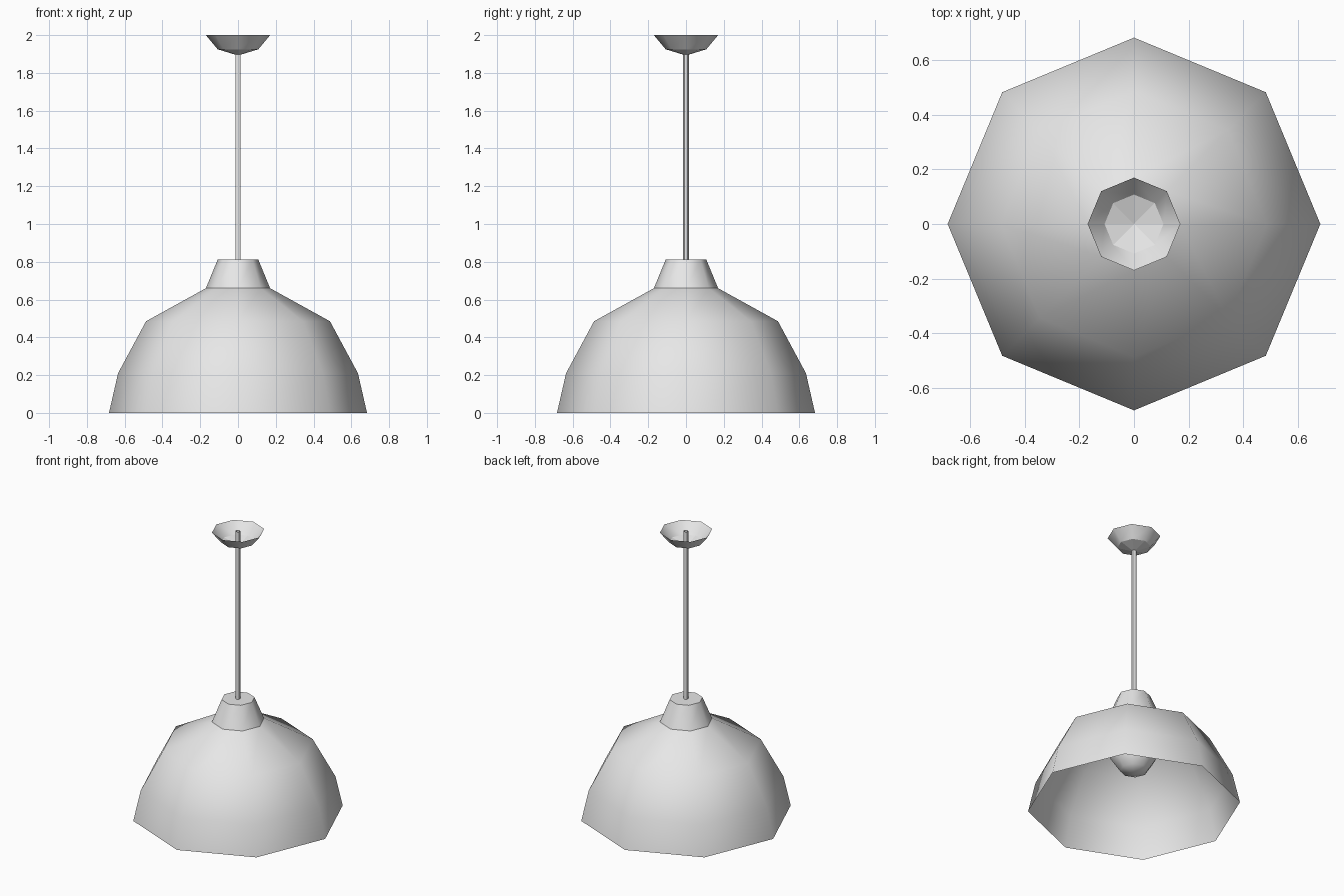
import bpy
import bmesh
from math import cos, sin, radians, tau

if "Cube" in bpy.data.objects:
    bpy.data.objects.remove(bpy.data.objects["Cube"], do_unlink=True)

grey = bpy.data.materials.new("light_grey")
grey.use_nodes = True
COLOUR = (0.8, 0.8, 0.8, 1)
grey.diffuse_color = COLOUR
grey.node_tree.nodes["Principled BSDF"].inputs["Base Color"].default_value = COLOUR


def lathe(name, profile, sides=8, turn=0, smooth=60):
    """Turn (radius, height) points, listed bottom to top, into a faceted open shell.
    A zero radius closes that end with a fan."""
    bm = bmesh.new()
    rings = []
    for r, z in profile:
        if r == 0:
            rings.append([bm.verts.new((0, 0, z))] * sides)
        else:
            angles = [turn + tau * i / sides for i in range(sides)]
            rings.append([bm.verts.new((r * cos(a), r * sin(a), z)) for a in angles])
    for low, high in zip(rings, rings[1:]):
        for i in range(sides):
            j = (i + 1) % sides
            corners = dict.fromkeys((low[i], low[j], high[j], high[i]))
            bm.faces.new(list(corners))
    mesh = bpy.data.meshes.new(name)
    bm.to_mesh(mesh)
    bm.free()
    mesh.materials.append(grey)
    obj = bpy.data.objects.new(name, mesh)
    bpy.context.collection.objects.link(obj)
    bpy.ops.object.select_all(action="DESELECT")
    obj.select_set(True)
    bpy.context.view_layer.objects.active = obj
    bpy.ops.object.shade_smooth_by_angle(angle=radians(smooth))
    return obj


# Open dome and the capped collar on top of it
lathe("shade", [(0.683, 0), (0.635, 0.21), (0.487, 0.485), (0.17, 0.66)])
lathe("collar", [(0.17, 0.66), (0.107, 0.813), (0, 0.813)])

# Bulb hanging inside the dome
lathe("bulb", [(0, 0.24), (0.09, 0.27), (0.15, 0.36), (0.155, 0.43),
               (0.11, 0.53), (0.07, 0.6), (0.07, 0.7)])

# Thin open tube up to the ceiling
lathe("rod", [(0.016, 0.81), (0.016, 2)], sides=6, turn=tau / 4)

# Ceiling cup, open at the top, with a faceted shallow base
canopy = lathe("canopy", [(0, 1.892), (0.108, 1.925), (0.17, 2)], smooth=38)
for face in canopy.data.polygons:
    if len(face.vertices) == 3:
        face.use_smooth = False
